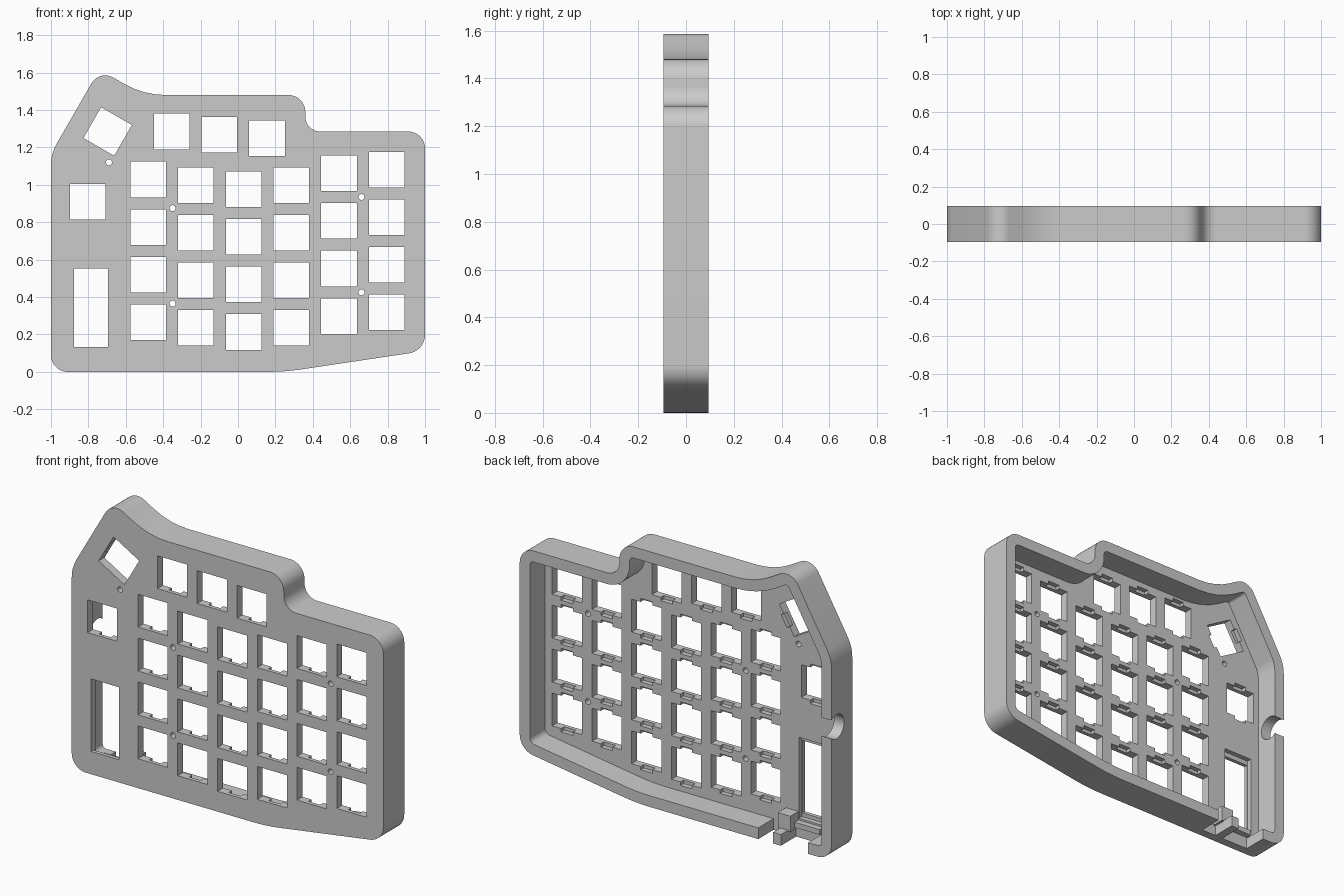
import bpy, bmesh, math
from mathutils import Vector, Matrix

if "Cube" in bpy.data.objects:
    bpy.data.objects.remove(bpy.data.objects["Cube"])

FRONT, BACK = -0.095, 0.095
FLOOR = -0.045          # inner face of the key plate
WALL = 0.065
KEY = 0.19

mat = bpy.data.materials.new("light_grey")
mat.diffuse_color = (0.6, 0.6, 0.6, 1)
mat.use_nodes = True
mat.node_tree.nodes["Principled BSDF"].inputs["Base Color"].default_value = mat.diffuse_color


def rounded(corners):
    """Fillet (x, z, radius) corners, listed clockwise; gives (point, outward normal) pairs."""
    out = []
    for i, (x, z, r) in enumerate(corners):
        p = Vector((x, z))
        a = (Vector(corners[i - 1][:2]) - p).normalized()
        b = (Vector(corners[(i + 1) % len(corners)][:2]) - p).normalized()
        half = a.angle(b) / 2
        centre = p + (a + b).normalized() * r / math.sin(half)
        start = p + a * r / math.tan(half) - centre
        turn = math.pi - 2 * half
        sign = -1 if a.x * b.y - a.y * b.x > 0 else 1
        # convex corners turn clockwise, concave ones the other way
        convex = (-a.x) * b.y - (-a.y) * b.x < 0
        sign = -1 if convex else 1
        n = max(4, round(turn / math.radians(7)))
        for k in range(n + 1):
            v = Matrix.Rotation(sign * turn * k / n, 2) @ start
            out.append((centre + v, v.normalized() * (1 if convex else -1)))
    return out


def box(cx, cz, w, h, angle=0):
    rot = Matrix.Rotation(angle, 2)
    return [Vector((cx, cz)) + rot @ Vector((sx * w / 2, sz * h / 2))
            for sx, sz in ((-1, -1), (-1, 1), (1, 1), (1, -1))]


def span(x0, x1, z0, z1):
    return box((x0 + x1) / 2, (z0 + z1) / 2, x1 - x0, z1 - z0)


def disc(cx, cz, r, n=20):
    return [Vector((cx + r * math.cos(2 * math.pi * k / n), cz + r * math.sin(2 * math.pi * k / n)))
            for k in range(n)]


def prisms(name, shapes):
    """One object from (outline, y0, y1) prisms."""
    bm = bmesh.new()
    for pts, y0, y1 in shapes:
        lo = [bm.verts.new((p[0], y0, p[1])) for p in pts]
        hi = [bm.verts.new((p[0], y1, p[1])) for p in pts]
        bm.faces.new(lo)
        bm.faces.new(hi[::-1])
        for i in range(len(pts)):
            j = (i + 1) % len(pts)
            bm.faces.new((lo[i], hi[i], hi[j], lo[j]))
    bmesh.ops.recalc_face_normals(bm, faces=bm.faces)
    me = bpy.data.meshes.new(name)
    bm.to_mesh(me)
    bm.free()
    me.materials.append(mat)
    ob = bpy.data.objects.new(name, me)
    bpy.context.collection.objects.link(ob)
    return ob


def cut(ob, cutter):
    m = ob.modifiers.new(cutter.name, 'BOOLEAN')
    m.operation, m.solver, m.object = 'DIFFERENCE', 'EXACT', cutter
    cutter.hide_render = True
    cutter.hide_viewport = True


# Case outline, clockwise from the lower left
outline = rounded([(-1, 0, 0.09), (-1, 1.167, 0.22), (-0.741, 1.616, 0.085), (-0.505, 1.48, 0.45),
                   (0.36, 1.48, 0.09), (0.36, 1.285, 0.08), (1, 1.285, 0.09), (1, 0.112, 0.1),
                   (0.25, 0, 1.2)])
case = prisms("case", [([p for p, n in outline], FRONT, BACK)])
cut(case, prisms("cavity_cutter", [([p - n * WALL for p, n in outline], FLOOR, 0.3)]))

# Key positions: six columns of four, a top row, a tilted key and a side key
keys = [(-0.48 + 0.255 * c, z + 0.2545 * r, 0)
        for c, z in enumerate((0.265, 0.235, 0.213, 0.235, 0.298, 0.318)) for r in range(4)]
keys += [(-0.355, 1.285, 0), (-0.1, 1.267, 0), (0.155, 1.25, 0),
         (-0.697, 1.285, math.radians(60)), (-0.803, 0.91, 0)]
screws = [(-0.69, 1.12), (-0.35, 0.875), (0.66, 0.935), (-0.35, 0.365), (0.66, 0.425)]

# Through holes: keys, controller window and screws
holes = [box(x, z, KEY, KEY, a) for x, z, a in keys]
holes += [span(-0.876, -0.696, 0.132, 0.552)] + [disc(x, z, 0.016) for x, z in screws]
cut(case, prisms("hole_cutter", [(h, -0.3, 0.0) for h in holes]))

# Clip recesses behind each key and the controller window
clips = [box(x, z, 0.075, KEY + 0.04, a) for x, z, a in keys] + [span(-0.88, -0.692, 0.11, 0.58)]
cut(case, prisms("clip_cutter", [(c, FRONT + 0.022, 0.0) for c in clips]))

# Socket gap in the bottom wall and cable notch in the side wall
cut(case, prisms("socket_cutter", [(span(-0.85, -0.53, -0.1, 0.1), FLOOR, 0.3)]))
notch = prisms("notch_cutter", [(disc(0, 0, 0.07, 32), -0.15, 0.15)])
notch.matrix_world = Matrix.Translation((-1, 0.05, 0.76)) @ Matrix.Rotation(math.pi / 2, 4, 'Z')
cut(case, notch)

# Apply the cuts
bpy.context.view_layer.update()
mesh = bpy.data.meshes.new_from_object(case.evaluated_get(bpy.context.evaluated_depsgraph_get()))
case.modifiers.clear()
case.data = mesh
for ob in [o for o in bpy.data.objects if o.name.endswith("_cutter")]:
    bpy.data.objects.remove(ob)

# Socket divider and controller stop
prisms("socket_divider", [(span(-0.675, -0.625, 0.0, 0.065), FLOOR - 0.005, BACK)])
prisms("divider_post", [(span(-0.69, -0.61, 0.06, 0.15), FLOOR - 0.005, 0.03)])
prisms("controller_stop", [(span(-0.85, -0.69, 0.07, 0.1), FLOOR - 0.005, -0.01)])

# Smooth the rounded edges
bpy.ops.object.select_all(action='DESELECT')
case.select_set(True)
bpy.context.view_layer.objects.active = case
bpy.ops.object.shade_smooth_by_angle(angle=math.radians(30))
